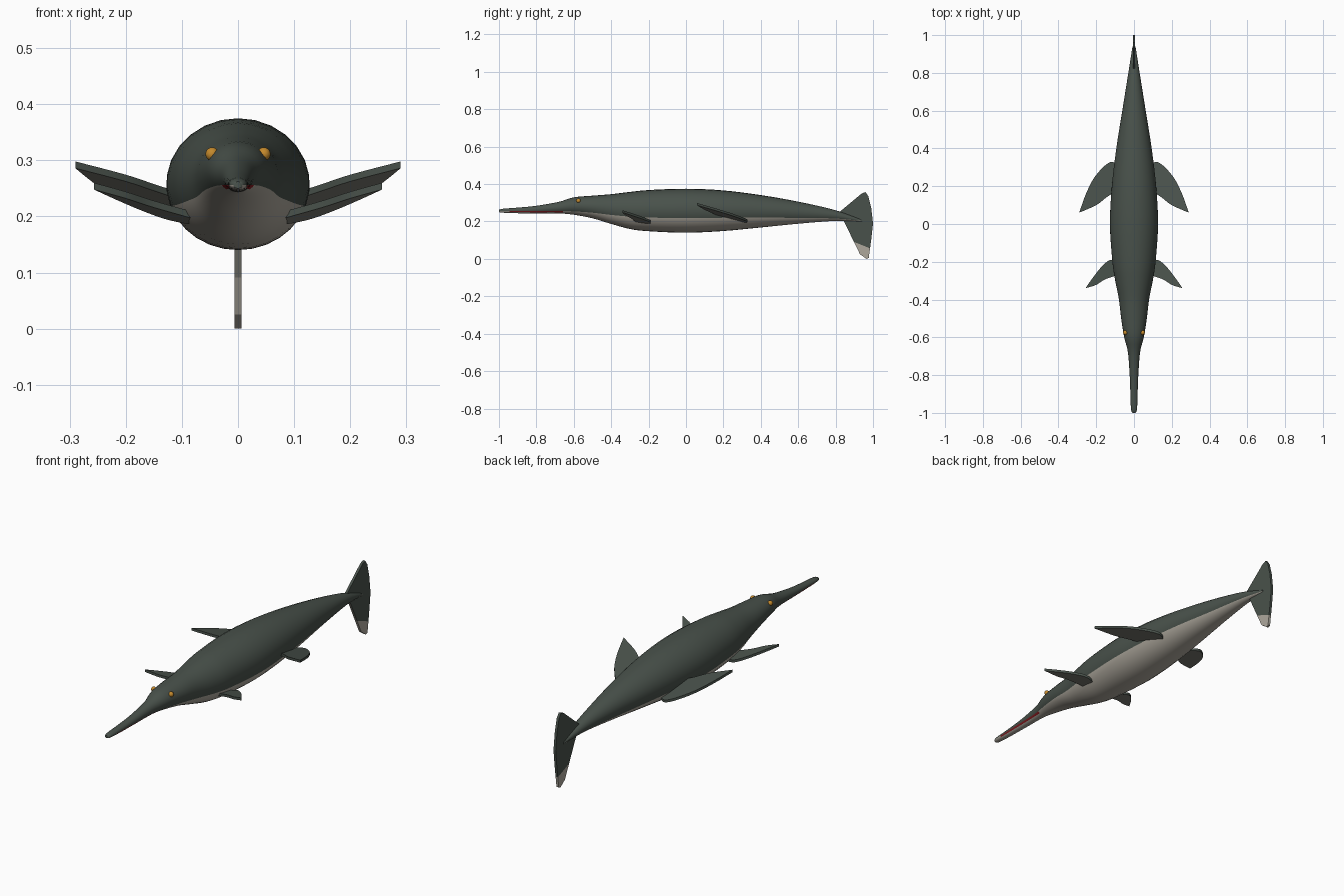
import bpy, bmesh, math
from mathutils import Vector

cube = bpy.data.objects.get("Cube")
if cube:
    bpy.data.objects.remove(cube, do_unlink=True)


def material(name, rgb):
    m = bpy.data.materials.new(name)
    m.use_nodes = True
    m.diffuse_color = (*rgb, 1)
    bsdf = m.node_tree.nodes["Principled BSDF"]
    bsdf.inputs["Base Color"].default_value = (*rgb, 1)
    bsdf.inputs["Roughness"].default_value = 0.7
    return m


dark = material("dark green grey", (0.066, 0.083, 0.07))
pale = material("pale belly", (0.42, 0.39, 0.335))
mid = material("mid grey underside", (0.22, 0.22, 0.19))
red = material("mouth red", (0.25, 0.012, 0.016))
amber = material("amber eye", (0.55, 0.25, 0.025))


def finish(name, bm, mats, smooth=None):
    bmesh.ops.recalc_face_normals(bm, faces=bm.faces)
    mesh = bpy.data.meshes.new(name)
    bm.to_mesh(mesh)
    bm.free()
    for m in mats:
        mesh.materials.append(m)
    ob = bpy.data.objects.new(name, mesh)
    bpy.context.collection.objects.link(ob)
    if smooth:
        bpy.ops.object.select_all(action='DESELECT')
        ob.select_set(True)
        bpy.context.view_layer.objects.active = ob
        bpy.ops.object.shade_smooth_by_angle(angle=math.radians(smooth))
    return ob


def spline(points, steps, closed=False):
    """Catmull-Rom curve through points of any dimension."""
    n, out = len(points), []
    for i in range(n - 1):
        a, b = points[max(i - 1, 0)], points[i]
        c, d = points[i + 1], points[min(i + 2, n - 1)]
        for s in range(steps):
            t = s / steps
            out.append([0.5 * (2 * q + (r - p) * t + (2 * p - 5 * q + 4 * r - u) * t * t
                               + (3 * q - p - 3 * r + u) * t ** 3)
                        for p, q, r, u in zip(a, b, c, d)])
    return out + [list(points[-1])]


# Body: lengthwise position, half width, underside, back, colour line
stations = [
    (-1.0, .008, .25, .262, .256), (-.98, .016, .247, .268, .256),
    (-.9, .019, .244, .274, .256), (-.8, .023, .243, .284, .256),
    (-.68, .032, .243, .305, .256), (-.6, .052, .236, .329, .254),
    (-.5, .068, .217, .338, .247), (-.4, .08, .187, .346, .235),
    (-.3, .1, .16, .358, .226), (-.2, .115, .148, .368, .221),
    (0, .128, .14, .375, .218), (.2, .118, .149, .366, .22),
    (.4, .094, .168, .341, .221), (.6, .062, .188, .306, .219),
    (.8, .03, .203, .26, .216), (.94, .008, .198, .21, .203)]
UP, LOW = 16, 12
bm = bmesh.new()
rings = []
for y, w, lo, hi, line in spline(stations, 4):
    mz, h = (lo + hi) / 2, (hi - lo) / 2
    a = math.asin(max(-.9, min(.8, (line - mz) / h)))
    angles = [a + (math.pi - 2 * a) * i / UP for i in range(UP)]
    angles += [math.pi - a + (math.pi + 2 * a) * i / LOW for i in range(LOW)]
    rings.append([bm.verts.new((w * math.cos(t), y, mz + h * math.sin(t))) for t in angles])
count = UP + LOW
for r, s in zip(rings, rings[1:]):
    for i in range(count):
        j = (i + 1) % count
        f = bm.faces.new((r[i], r[j], s[j], s[i]))
        y = f.calc_center_median().y
        mouth = i in (UP, UP + 1, count - 2, count - 1) and -.95 < y < -.66
        f.material_index = 0 if i < UP else 2 if mouth else 1
bm.faces.new(rings[0])
bm.faces.new(rings[-1])
finish("body", bm, [dark, pale, red], 60)


# Flippers: flat tilted paddles with pale undersides
def flipper(name, outer, inner, tip_z, slope_x, slope_y, side):
    outline = spline(outer, 5) + spline(inner, 5)[1:]
    tx, ty = outer[-1]
    bm = bmesh.new()
    layers = []
    for dz in (-.006, .006):
        layers.append([bm.verts.new((side * x, y,
                       tip_z + slope_x * (x - tx) + slope_y * (y - ty) + dz))
                       for x, y in outline])
    under, over = layers
    bm.faces.new(under).material_index = 1
    bm.faces.new(over)
    for i in range(len(outline)):
        j = (i + 1) % len(outline)
        bm.faces.new((under[i], under[j], over[j], over[i]))
    finish(name, bm, [dark, mid], 30)


for side, label in ((1, "left"), (-1, "right")):
    flipper("front_flipper_" + label,
            [(.07, -.2), (.125, -.19), (.17, -.225), (.215, -.28), (.257, -.34)],
            [(.257, -.34), (.2, -.322), (.15, -.292), (.07, -.265)],
            .254, .228, -.16, side)
    flipper("rear_flipper_" + label,
            [(.07, .3), (.125, .328), (.2, .26), (.25, .17), (.29, .06)],
            [(.29, .06), (.2, .1), (.14, .145), (.07, .19)],
            .292, .162, -.227, side)
    # Eyes
    bm = bmesh.new()
    bmesh.ops.create_uvsphere(bm, u_segments=16, v_segments=10, radius=.012)
    bmesh.ops.translate(bm, verts=bm.verts, vec=Vector((side * .046, -.575, .311)))
    finish("eye_" + label, bm, [amber], 80)

# Tail fin: upright plate with a pale lower tip
profile = [(.82, .25), (.94, .35), (.96, .357), (.975, .335), (.99, .275),
           (1.0, .19), (.99, .1), (.977, .005), (.965, 0), (.93, .025), (.845, .2)]
bm = bmesh.new()
face = bm.faces.new([bm.verts.new((-.006, y, z)) for y, z in profile])
new = bmesh.ops.extrude_face_region(bm, geom=[face])["geom"]
bmesh.ops.translate(bm, vec=(.012, 0, 0),
                    verts=[v for v in new if isinstance(v, bmesh.types.BMVert)])
bmesh.ops.bisect_plane(bm, geom=bm.verts[:] + bm.edges[:] + bm.faces[:],
                       plane_co=(0, .95, .07), plane_no=(0, .4, 1))
bmesh.ops.recalc_face_normals(bm, faces=bm.faces)
for f in bm.faces:
    c = f.calc_center_median()
    if c.z + .4 * (c.y - .95) < .07:
        f.material_index = 1
    elif f.normal.z < -.2:
        f.material_index = 2
finish("tail_fin", bm, [dark, pale, mid])
